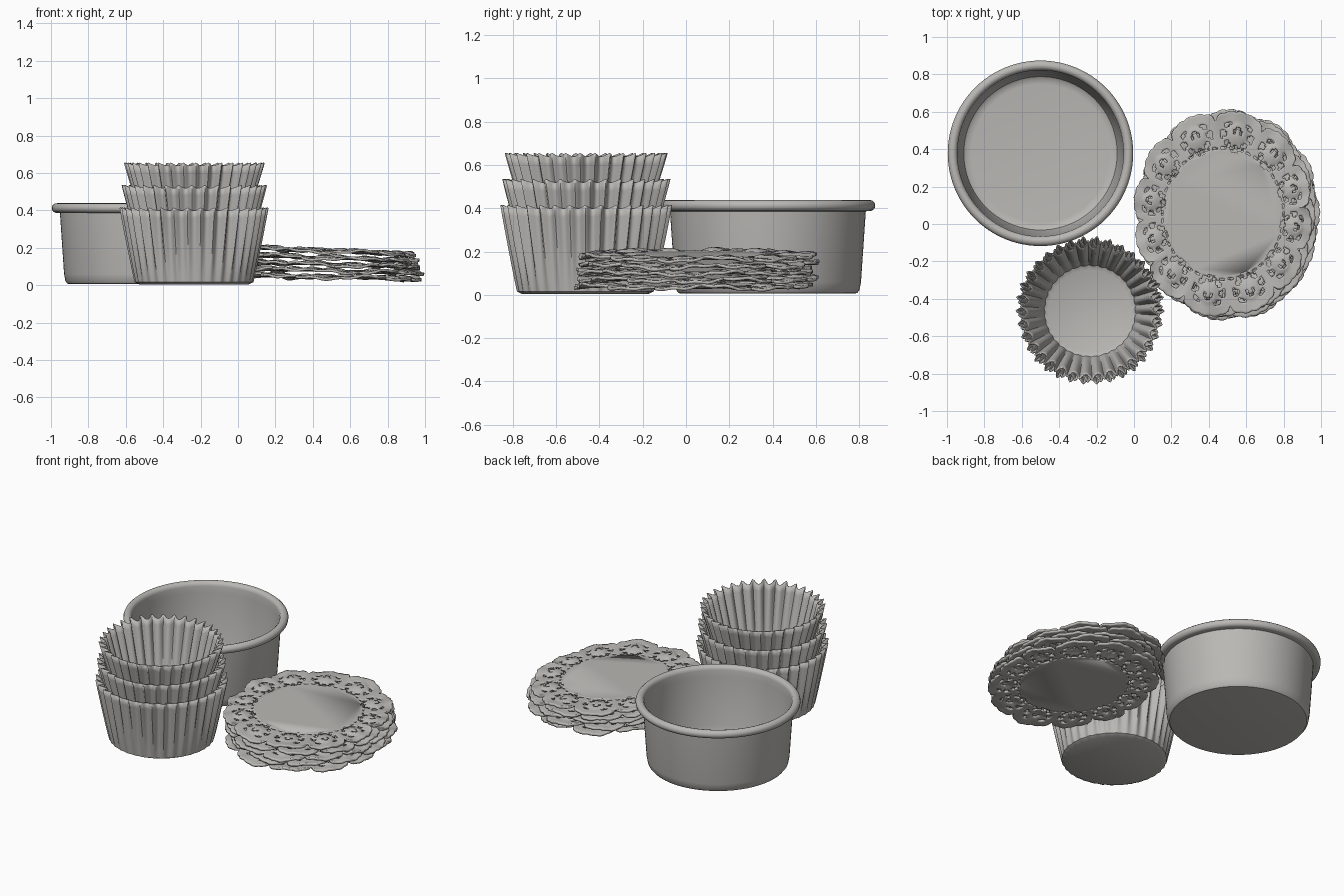
import bpy, bmesh, math, random
from math import sin, cos, pi, hypot, atan2

if "Cube" in bpy.data.objects:
    bpy.data.objects.remove(bpy.data.objects["Cube"])

random.seed(4)
grey = bpy.data.materials.new("warm_grey")
grey.diffuse_color = (0.49, 0.48, 0.46, 1)
grey.use_nodes = True
grey.node_tree.nodes["Principled BSDF"].inputs["Base Color"].default_value = grey.diffuse_color


def finish(bm, name, thickness=0, angle=40, offset=-1):
    """Turn a bmesh into a smooth-shaded, optionally thickened object."""
    bmesh.ops.recalc_face_normals(bm, faces=bm.faces)
    mesh = bpy.data.meshes.new(name)
    bm.to_mesh(mesh)
    bm.free()
    ob = bpy.data.objects.new(name, mesh)
    bpy.context.collection.objects.link(ob)
    mesh.materials.append(grey)
    if thickness:
        mod = ob.modifiers.new("thickness", 'SOLIDIFY')
        mod.thickness = thickness
        mod.offset = offset
    bpy.ops.object.select_all(action='DESELECT')
    ob.select_set(True)
    bpy.context.view_layer.objects.active = ob
    bpy.ops.object.shade_smooth_by_angle(angle=math.radians(angle))
    return ob


def ring_mesh(rows, n, point, cap_first=True, cap_last=False, keep=None):
    """Closed rings of n points joined by quads; point(row, column) gives xyz."""
    bm = bmesh.new()
    rings = [[bm.verts.new(point(i, j)) for j in range(n)] for i in range(rows)]
    for i in range(rows - 1):
        for j in range(n):
            if keep is None or keep(i, j):
                k = (j + 1) % n
                bm.faces.new((rings[i][j], rings[i][k], rings[i + 1][k], rings[i + 1][j]))
    if cap_first:
        bm.faces.new(rings[0])
    if cap_last:
        bm.faces.new(rings[-1])
    return bm


# Round baking tin: outside wall, rolled rim, inside wall, floor
tin = [(0.395, 0.005), (0.412, 0.008), (0.423, 0.022), (0.43, 0.06), (0.452, 0.385)]
for k in range(11):
    a = math.radians(-110 + 29 * k)
    tin.append((0.47 + 0.026 * cos(a), 0.412 + 0.026 * sin(a)))
tin += [(0.443, 0.37), (0.418, 0.06), (0.41, 0.03), (0.395, 0.02), (0.37, 0.017)]


def tin_point(i, j):
    a = 2 * pi * j / 96
    r, z = tin[i]
    return (-0.5 + r * cos(a), 0.378 + r * sin(a), z)


finish(ring_mesh(len(tin), 96, tin_point, True, True), "baking_tin")

# Stack of three pleated paper cups
PLEATS, STEPS = 34, 8


def paper_cup(name, z0, floor_r, rim_r, height, turn):
    rows = 11

    def point(i, j):
        a = 2 * pi * j / (PLEATS * STEPS)
        wave = cos(PLEATS * a)
        wave = 0.75 * wave + 0.25 * cos(2 * PLEATS * a) * 0.4
        uneven = 1 + 0.25 * sin(5 * a + turn * 9)
        if i == 0:
            r, z, amp = floor_r - 0.025, 0.003, 0
        else:
            t = (i - 1) / (rows - 2)
            r = floor_r + (rim_r - floor_r) * t
            z = 0.016 + (height - 0.016) * t
            amp = 0.003 + 0.021 * t ** 0.8
            z += 0.010 * wave * t ** 6
        r += amp * wave * uneven
        b = a + turn
        return (-0.235 + r * cos(b), -0.465 + r * sin(b), z0 + z)

    finish(ring_mesh(rows, PLEATS * STEPS, point), name, 0.006, 45)


paper_cup("lower_paper_cup", 0.0, 0.315, 0.378, 0.405, 0.0)
paper_cup("middle_paper_cup", 0.12, 0.275, 0.368, 0.405, 0.06)
paper_cup("upper_paper_cup", 0.24, 0.248, 0.356, 0.405, 0.12)

# Stack of oval lace doilies
LOBES, PER, ROWS = 12, 20, 19
N = LOBES * PER


def lace_coords(i, j):
    """Position inside one lobe, measured from its medallion centre."""
    t = 2 * ((j % PER) / PER) - 1
    s = i / (ROWS - 1)
    return t, s, t * 0.105, (s - 0.45) * 0.19


def lace_solid(i, j):
    """False where the lace has a cut-out."""
    t, s, u, v = lace_coords(i + 0.5, j + 0.5)
    d, a = hypot(u, v), atan2(v, u)
    if i == 1 and j % 5 < 3:
        return False
    if 0.054 < d < 0.082 and v < 0.055 and cos(8 * a) > -0.35:
        return False
    if 0.016 < d < 0.026 and v > 0:
        return False
    return True


def doily(name, cx, cy, z0, slope, turn):
    phase = [random.uniform(0, 2 * pi) for _ in range(3)]

    def point(i, j):
        a = 2 * pi * j / N
        t, s, u, v = lace_coords(i, j)
        edge = 0.90 + 0.10 * math.sqrt(max(0, 1 - t * t)) + 0.012 * abs(cos(2.5 * pi * t))
        b = a + turn
        inner = hypot(0.312 * cos(b), 0.335 * sin(b))
        outer = hypot(0.475 * cos(b), 0.55 * sin(b)) * edge
        r = inner + (outer - inner) * s
        x, y = r * cos(b), r * sin(b)
        ruffle = 0.007 * sin(5 * a + phase[0]) + 0.005 * sin(9 * a + phase[1])
        ruffle += 0.004 * sin(24 * a + phase[2])
        dome = 0.012 * max(0, 1 - (hypot(u, v) / 0.055) ** 2)
        return (cx + x, cy + y, z0 - slope * x + s * s * ruffle + dome)

    finish(ring_mesh(ROWS, N, point, keep=lace_solid), name, 0.014, 35, 0)


layers = [
    (0.505, 0.035, 0.042, 0.022, 0.10),
    (0.515, 0.055, 0.076, 0.026, 0.28),
    (0.500, 0.040, 0.110, 0.030, 0.02),
    (0.490, 0.060, 0.145, 0.038, 0.20),
    (0.475, 0.055, 0.182, 0.045, 0.08),
]
for k, layer in enumerate(layers):
    doily("lace_doily_%d" % (k + 1), *layer)
